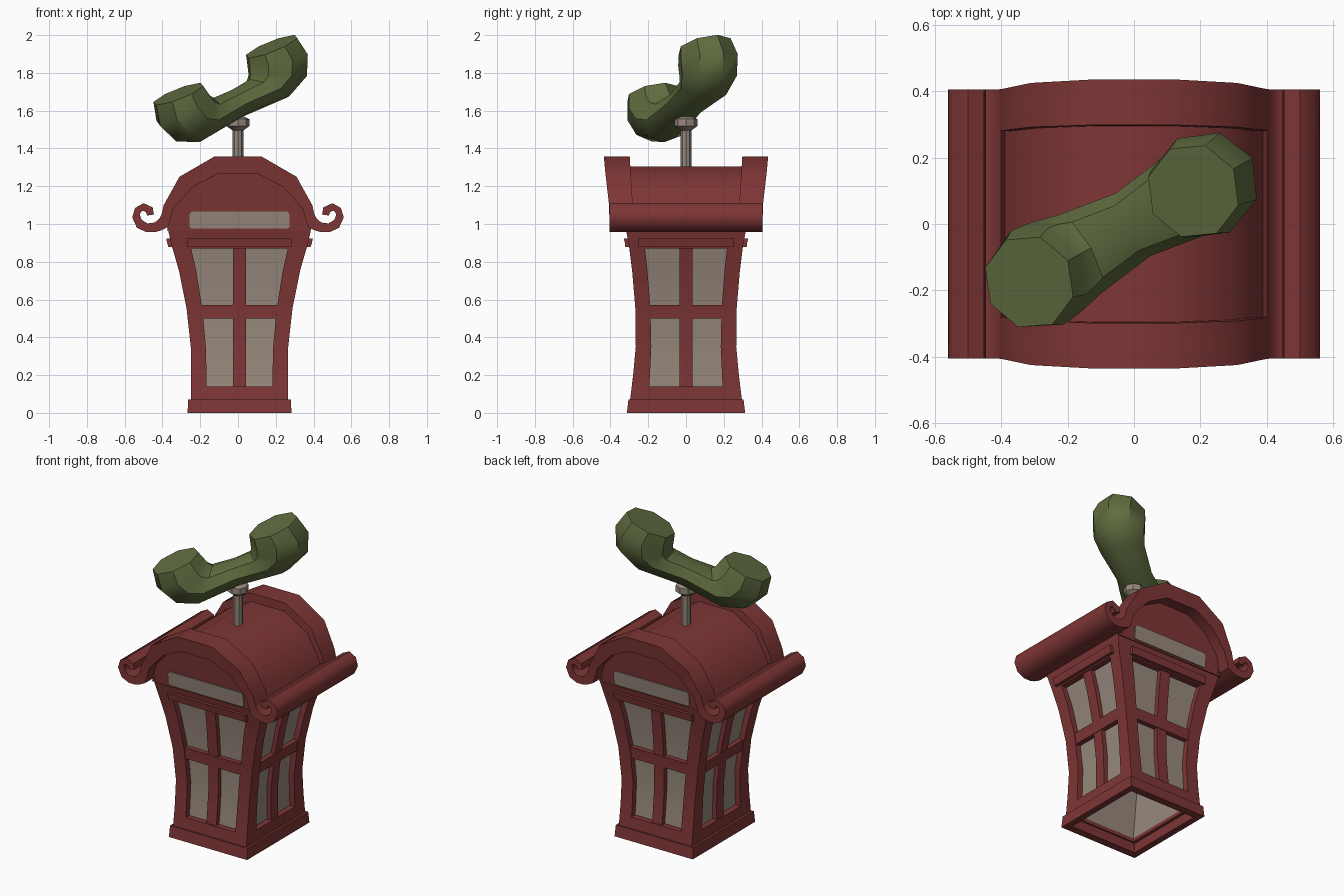
import bpy, bmesh, math
from mathutils import Vector

if "Cube" in bpy.data.objects:
    bpy.data.objects.remove(bpy.data.objects["Cube"])


def material(name, rgb):
    m = bpy.data.materials.new(name)
    m.diffuse_color = (*rgb, 1)
    m.use_nodes = True
    m.node_tree.nodes["Principled BSDF"].inputs["Base Color"].default_value = m.diffuse_color
    return m


RED = material("brick red", (0.21, 0.036, 0.036))
BEIGE = material("warm grey", (0.31, 0.25, 0.205))
GREEN = material("olive green", (0.115, 0.15, 0.05))
SHIFT = 0.008  # the body sits slightly off the roof's centre line


def loft(bm, rings, caps=True):
    """Skin a list of equal-length closed rings."""
    vs = [[bm.verts.new(p) for p in r] for r in rings]
    n = len(rings[0])
    for a, b in zip(vs, vs[1:]):
        for i in range(n):
            j = (i + 1) % n
            bm.faces.new((a[i], a[j], b[j], b[i]))
    if caps:
        bm.faces.new(vs[0][::-1])
        bm.faces.new(vs[-1])


def finish(bm, name, mat, angle=30, shift=0.0):
    bmesh.ops.recalc_face_normals(bm, faces=bm.faces)
    bmesh.ops.translate(bm, verts=bm.verts, vec=(shift, 0, 0))
    me = bpy.data.meshes.new(name)
    bm.to_mesh(me)
    bm.free()
    me.materials.append(mat)
    ob = bpy.data.objects.new(name, me)
    bpy.context.collection.objects.link(ob)
    bpy.ops.object.select_all(action='DESELECT')
    ob.select_set(True)
    bpy.context.view_layer.objects.active = ob
    bpy.ops.object.shade_smooth_by_angle(angle=math.radians(angle))
    return ob


# Waisted body: (height, half width, half depth)
LEVELS = [(0.06, .257, .297), (0.2, .256, .28), (0.35, .258, .266), (0.55, .28, .268),
          (0.75, .32, .285), (0.9, .363, .304), (1.0, .385, .325)]


def half(z):
    for (z0, x0, y0), (z1, x1, y1) in zip(LEVELS, LEVELS[1:]):
        if z <= z1:
            f = (z - z0) / (z1 - z0)
            return x0 + (x1 - x0) * f, y0 + (y1 - y0) * f


def heights(z0, z1):
    return [z0] + [l[0] for l in LEVELS if z0 + .01 < l[0] < z1 - .01] + [z1]


SIDES = [((0, -1), (1, 0)), ((1, 0), (0, 1)), ((0, 1), (-1, 0)), ((-1, 0), (0, -1))]


def bar(bm, side, z0, z1, lo, hi, front=0.0, back=0.042):
    """Curved bar on one wall; lo and hi are functions (half width, height) -> position."""
    n, t = SIDES[side]
    rings = []
    for z in heights(z0, z1):
        hx, hy = half(z)
        hn, ht = (hy, hx) if side % 2 == 0 else (hx, hy)
        ring = []
        for lat, d in ((lo, front), (hi, front), (hi, back), (lo, back)):
            s = lat(ht, z)
            ring.append((n[0] * (hn - d) + t[0] * s, n[1] * (hn - d) + t[1] * s, z))
        rings.append(ring)
    loft(bm, rings)


def fixed(v):
    return lambda h, z: v


def jamb(sign):
    return lambda h, z: sign * h * (.67 + .06 * z)


def corner(sign, inset):
    return lambda h, z: sign * (h - inset)


def rect(hx, hy, z):
    return [(-hx, -hy, z), (hx, -hy, z), (hx, hy, z), (-hx, hy, z)]


# Window frames: stiles, rails, mullions and lintels on all four walls
frame, lintels = bmesh.new(), bmesh.new()
for k in range(4):
    e = 0 if k % 2 == 0 else 0.01
    bar(frame, k, .06, 1.0, corner(-1, e), jamb(-1))
    bar(frame, k, .06, 1.0, jamb(1), corner(1, e))
    bar(frame, k, .06, .14, jamb(-1), jamb(1))
    bar(frame, k, .87, 1.0, jamb(-1), jamb(1))
    bar(frame, k, .50, .57, jamb(-1), jamb(1), .005)
    bar(frame, k, .14, .87, fixed(-.035), fixed(.035), .008)
    w = .275 if k % 2 == 0 else .255
    bar(lintels, k, .878, .923, fixed(-w), fixed(w), -.02, .01)
finish(frame, "window_frames", RED, shift=SHIFT)
finish(lintels, "lintels", RED, shift=SHIFT)

# Glass sleeve behind the frames
bm = bmesh.new()
loft(bm, [rect(half(z)[0] - g, half(z)[1] - g, z) for z in heights(.08, .97)
          for g in [.044]], False)
finish(bm, "glass", BEIGE, shift=SHIFT)
# Panes just inside each opening, flush with the back of the frame bars
bm = bmesh.new()
loft(bm, [rect(half(z)[0] - .036, half(z)[1] - .036, z) for z in heights(.08, .97)], False)
finish(bm, "outer_panes", BEIGE, shift=SHIFT)

# Open plinth ring
bm = bmesh.new()
loft(bm, [rect(.235, .265, .0), rect(.275, .313, .0), rect(.272, .305, .07),
          rect(.235, .265, .07), rect(.235, .265, .0)], False)
bmesh.ops.remove_doubles(bm, verts=bm.verts, dist=1e-5)
finish(bm, "plinth", RED, shift=SHIFT)

# Roof section: pairs of (upper point, lower point), arch then scroll
ARCH = [((.125, 1.357), (.105, 1.265)), ((.31, 1.25), (.24, 1.196)),
        ((.393, 1.10), (.34, 1.085)), ((.41, 1.03), (.37, .985))]
SCROLL = [((.40, 1.06), (.37, .985)), ((.415, 1.03), (.41, .965)), ((.44, 1.008), (.44, .957)),
          ((.48, 1.003), (.485, .957)), ((.51, 1.022), (.535, .98)), ((.52, 1.05), (.56, 1.035)),
          ((.513, 1.066), (.545, 1.085)), ((.50, 1.07), (.50, 1.11)),
          ((.488, 1.062), (.452, 1.088)), ((.48, 1.045), (.445, 1.05))]
VAULT = [((.118, 1.305), (.105, 1.25)), ((.285, 1.212), (.24, 1.18)),
         ((.37, 1.08), (.33, 1.07)), ((.40, 1.0), (.36, .98))]


def mirrored(pairs):
    left = [((-a[0], a[1]), (-b[0], b[1])) for a, b in reversed(pairs)]
    return left + pairs


def strip(bm, pairs, y0, y1):
    """Thick strip along the section; y0 and y1 are functions of height."""
    loft(bm, [[(a[0], y0(a[1]), a[1]), (a[0], y1(a[1]), a[1]),
               (b[0], y1(b[1]), b[1]), (b[0], y0(b[1]), b[1])] for a, b in pairs])


def flare(z):
    return .03 * min(1, max(0, (z - 1.08) / .26))


bm = bmesh.new()
strip(bm, mirrored(VAULT), lambda z: -.33, lambda z: .33)
finish(bm, "roof_vault", RED, 40)

bm = bmesh.new()
for s in (-1, 1):
    strip(bm, mirrored(ARCH), lambda z: s * (.405 + flare(z)), lambda z: s * (.28 + .6 * flare(z)))
finish(bm, "roof_rims", RED, 40)

bm = bmesh.new()
for pairs in (SCROLL, mirrored(SCROLL)[:len(SCROLL)]):
    strip(bm, pairs, lambda z: -.405, lambda z: .405)
finish(bm, "eave_scrolls", RED, 50)


# Gable walls under the arch
def gable_y(z):
    return .325 + .1 * (z - .97)


outline = [(-.377, .965), (.385, .965)] + [b for a, b in reversed(ARCH)] \
    + [(-b[0], b[1]) for a, b in ARCH]
bm = bmesh.new()
loft(bm, [[(x, s * gable_y(z), z) for x, z in outline] for s in (-1, 1)])
finish(bm, "gables", RED)

# Blank sign panels with clipped corners, front and back
sign = [(-.265, .985), (-.255, .975), (.255, .975), (.265, .985),
        (.265, 1.052), (.252, 1.067), (-.252, 1.067), (-.265, 1.052)]
bm = bmesh.new()
for s in (-1, 1):
    loft(bm, [[(x, s * (gable_y(z) + d), z) for x, z in sign] for d in (-.001, .007)])
finish(bm, "sign_panels", BEIGE, shift=SHIFT)

# Pole and its flared joint
bm = bmesh.new()
loft(bm, [[(r * math.cos(i * math.pi / 4), r * math.sin(i * math.pi / 4), z) for i in range(8)]
          for r, z in ((.028, 1.28), (.028, 1.495), (.06, 1.518), (.06, 1.555), (.03, 1.57))])
finish(bm, "pole", BEIGE)

# Handset: swept octagon in a tilted frame, rings as (outer, inner, half width)
yaw, tilt = math.radians(29), math.radians(24)
U = Vector((math.cos(yaw) * math.cos(tilt), math.sin(yaw) * math.cos(tilt), math.sin(tilt)))
W = Vector((-math.sin(yaw), math.cos(yaw), 0))
N = U.cross(W)
ORIGIN = Vector((0, 0, 1.63))
CUP = [((-.452, .2), (-.16, .2), .145), ((-.475, .09), (-.145, .15), .162),
       ((-.42, -.025), (-.135, .115), .155), ((-.29, -.085), (-.12, .095), .135)]
rings = CUP + [((0, -.068), (0, .088), .108)] + \
    [((-a[0] + (.012 if i < 3 else 0), a[1]), (-b[0], b[1]), w)
     for i, (a, b, w) in reversed(list(enumerate(CUP)))]
bm = bmesh.new()
pts = []
for a, b, w in rings:
    ring = []
    for i in range(8):
        c, s = math.cos(i * math.pi / 4), math.sin(i * math.pi / 4)
        u = (a[0] + b[0]) / 2 + c * (a[0] - b[0]) / 2
        n = (a[1] + b[1]) / 2 + c * (a[1] - b[1]) / 2
        ring.append(ORIGIN + U * u + N * n + W * (s * w))
    pts.append(ring)
loft(bm, pts)
finish(bm, "handset", GREEN, 42)
